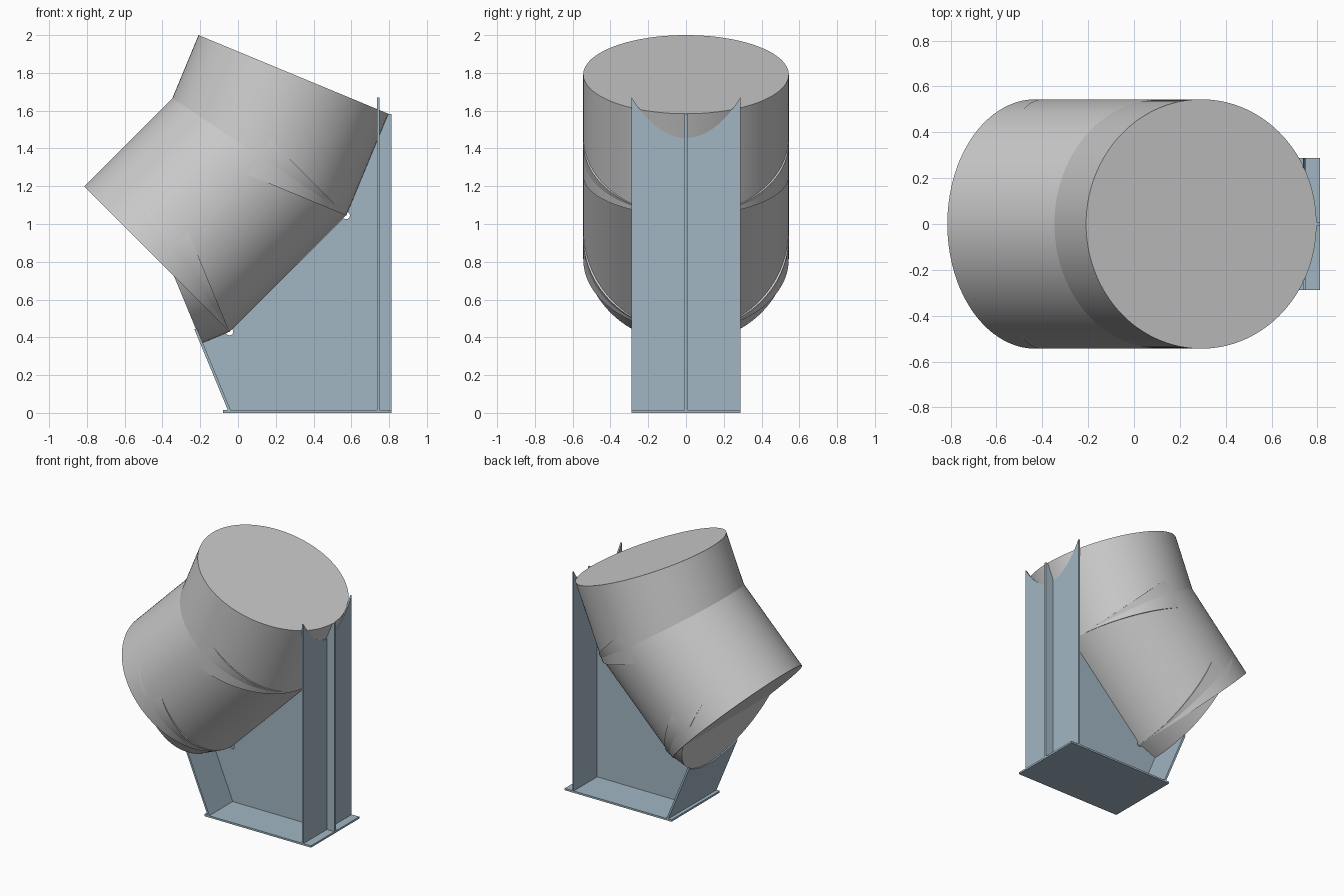
import bpy, bmesh
from math import sin, cos, sqrt, radians, pi
from mathutils import Vector, Matrix

if "Cube" in bpy.data.objects:
    bpy.data.objects.remove(bpy.data.objects["Cube"])

R = 0.544        # pipe radius
HW = 0.288       # half width of the support plates
LOW = Vector((-0.045, 0, 0.43))    # lower inside corner of the bend
HIGH = Vector((0.573, 0, 1.045))   # upper inside corner of the bend

steel = bpy.data.materials.new("support_steel")
steel.diffuse_color = (0.36, 0.47, 0.55, 1)
steel.use_nodes = True
steel.node_tree.nodes["Principled BSDF"].inputs["Base Color"].default_value = steel.diffuse_color


def finish(bm, name):
    bmesh.ops.recalc_face_normals(bm, faces=bm.faces)
    me = bpy.data.meshes.new(name)
    bm.to_mesh(me)
    bm.free()
    ob = bpy.data.objects.new(name, me)
    bpy.context.collection.objects.link(ob)
    return ob


def direction(deg):
    """Unit vector in the xz plane, measured from +x."""
    return Vector((cos(radians(deg)), 0, sin(radians(deg))))


def pipe(name, start, deg, length):
    """Cylinder whose underside line runs from start along the given slope."""
    axis, side = direction(deg), direction(deg + 90)
    mid = start + side * R + axis * length / 2
    rot = Matrix((side, Vector((0, 1, 0)), axis)).transposed()
    if rot.determinant() < 0:
        rot = Matrix((side, Vector((0, -1, 0)), axis)).transposed()
    bm = bmesh.new()
    bmesh.ops.create_cone(bm, cap_ends=True, segments=128, radius1=R, radius2=R, depth=length,
                          matrix=Matrix.Translation(mid) @ rot.to_4x4())
    ob = finish(bm, name)
    bpy.ops.object.select_all(action='DESELECT')
    ob.select_set(True)
    bpy.context.view_layer.objects.active = ob
    bpy.ops.object.shade_smooth_by_angle(angle=radians(30))


def plate(name, pts, origin, u, v, thick):
    """Flat plate: 2D outline in the u/v plane, thickened evenly both ways."""
    u, v = Vector(u), Vector(v)
    n = u.cross(v).normalized()
    bm = bmesh.new()
    base = [bm.verts.new(Vector(origin) + u * a + v * b - n * thick / 2) for a, b in pts]
    face = bm.faces.new(base)
    out = bmesh.ops.extrude_face_region(bm, geom=[face])
    bmesh.ops.translate(bm, vec=n * thick,
                        verts=[g for g in out["geom"] if isinstance(g, bmesh.types.BMVert)])
    ob = finish(bm, name)
    ob.data.materials.append(steel)


def saddle(bottom, low, scale):
    """Outline with a top edge coped around the pipe."""
    ys = [HW - 2 * HW * i / 32 for i in range(33)]
    return [(-HW, bottom), (HW, bottom)] + [(y, low + (R - sqrt(R * R - y * y)) * scale) for y in ys]


# pipe bend in three mitred segments
LOWER_LEN, UPPER_LEN = 0.159, 0.583
toe = LOW - direction(22.5) * LOWER_LEN
tip = HIGH + direction(67.5) * UPPER_LEN
pipe("lower_pipe", toe, 22.5, LOWER_LEN)
pipe("middle_pipe", LOW, 45, (HIGH - LOW).length)
pipe("upper_pipe", HIGH, 67.5, UPPER_LEN)


# central web following the underside, with small relief notches at the bends
def notch(c, a0, a1, r=0.02):
    return [(c.x + r * cos(radians(a0 + (a1 - a0) * i / 6)),
             c.z + r * sin(radians(a0 + (a1 - a0) * i / 6))) for i in range(7)]


web = [(-0.053, 0.014), (0.812, 0.014), (0.812, tip.z), (tip.x, tip.z)]
web += notch(HIGH, 67.5, -135) + notch(LOW, 45, -157.5) + [(toe.x, toe.z)]
plate("web", web, (0, 0, 0), (1, 0, 0), (0, 0, 1), 0.016)

# base plate
plate("base_plate", [(-0.08, -HW), (0.812, -HW), (0.812, HW), (-0.08, HW)],
      (0, 0, 0.007), (1, 0, 0), (0, 1, 0), 0.014)

# upright flange coped to the upper pipe
X = 0.743
z_low = tip.z - (tip.x - X) / cos(radians(67.5)) * sin(radians(67.5))
plate("upright_flange", saddle(0.014, z_low, 1 / cos(radians(67.5))),
      (X, 0, 0), (0, 1, 0), (0, 0, 1), 0.012)

# sloping end plate coped to the lower pipe
slope = direction(112.5)
drop = (toe.z - 0.012) / slope.z
plate("sloping_end_plate", saddle(-drop, 0, 1), toe - direction(22.5) * 0.001,
      (0, 1, 0), slope, 0.014)
